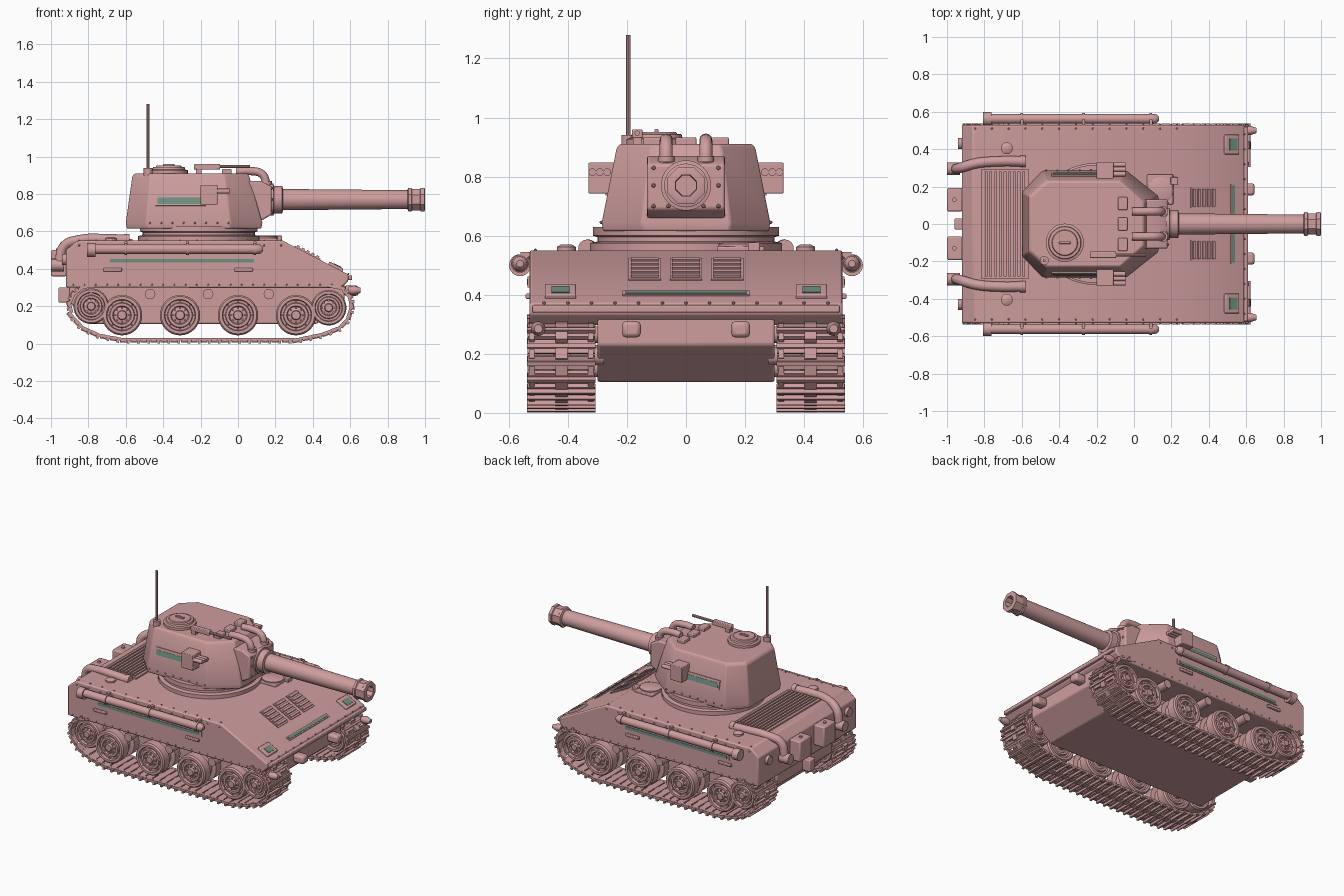
import bpy, bmesh
from math import pi, cos, sin, atan2
from mathutils import Matrix, Vector

cube = bpy.data.objects.get("Cube")
if cube:
    bpy.data.objects.remove(cube)


def material(name, rgb):
    m = bpy.data.materials.new(name)
    m.use_nodes = True
    m.diffuse_color = (*rgb, 1)
    m.node_tree.nodes["Principled BSDF"].inputs["Base Color"].default_value = (*rgb, 1)
    return m


PINK = material("dusty_pink", (0.62, 0.34, 0.34))
GREEN = material("grey_green", (0.16, 0.28, 0.22))
SIDES = (-1, 1)
AXIS = {"x": Matrix.Rotation(pi / 2, 4, "Y"), "y": Matrix.Rotation(-pi / 2, 4, "X"), "z": Matrix()}


def finish(name, bm, mat=PINK, bevel=0):
    bmesh.ops.recalc_face_normals(bm, faces=bm.faces)
    me = bpy.data.meshes.new(name)
    bm.to_mesh(me)
    bm.free()
    me.materials.append(mat)
    me.shade_smooth()
    me.set_sharp_from_angle(angle=0.6)
    ob = bpy.data.objects.new(name, me)
    bpy.context.collection.objects.link(ob)
    if bevel:
        mod = ob.modifiers.new("bevel", "BEVEL")
        mod.width, mod.segments, mod.limit_method = bevel, 2, "ANGLE"
    return ob


def add_box(bm, size, mat):
    bmesh.ops.create_cube(bm, size=1, matrix=mat @ Matrix.Diagonal((*size, 1)))


def box(name, loc, size, mat=PINK, bevel=0, rot=Matrix()):
    bm = bmesh.new()
    add_box(bm, size, Matrix.Translation(loc) @ rot)
    return finish(name, bm, mat, bevel)


def loft(name, rings, bevel=0, mat=PINK):
    """Skin a stack of equal-length point rings and cap both ends."""
    bm = bmesh.new()
    rows = [[bm.verts.new(p) for p in ring] for ring in rings]
    n = len(rows[0])
    for a, b in zip(rows, rows[1:]):
        for i in range(n):
            j = (i + 1) % n
            bm.faces.new((a[i], a[j], b[j], b[i]))
    bm.faces.new(rows[0])
    bm.faces.new(rows[-1])
    return finish(name, bm, mat, bevel)


def lathe(name, loc, profile, axis="z", n=32, phase=0):
    """Turn (radius, height) pairs about an axis."""
    m = Matrix.Translation(loc) @ AXIS[axis]
    return loft(name, [[m @ Vector((max(r, 0.001) * cos(2 * pi * (i + phase) / n),
                                    max(r, 0.001) * sin(2 * pi * (i + phase) / n), h))
                        for i in range(n)] for r, h in profile])


def cyl(name, loc, r, h, axis="z", n=24):
    return lathe(name, loc, [(r, -h / 2), (r, h / 2)], axis, n)


def prism(name, profile, half, bevel=0):
    return loft(name, [[(x, y, z) for x, z in profile] for y in (-half, half)], bevel)


def pipe(name, points, r):
    cu = bpy.data.curves.new(name, "CURVE")
    cu.dimensions, cu.bevel_depth, cu.bevel_resolution = "3D", r, 4
    cu.use_fill_caps = True
    cu.resolution_u = 6
    sp = cu.splines.new("BEZIER")
    sp.bezier_points.add(len(points) - 1)
    for bp, p in zip(sp.bezier_points, points):
        bp.co = p
        bp.handle_left_type = bp.handle_right_type = "AUTO"
    cu.materials.append(PINK)
    ob = bpy.data.objects.new(name, cu)
    bpy.context.collection.objects.link(ob)


def rivets(name, spots, r=0.006):
    bm = bmesh.new()
    for p in spots:
        bmesh.ops.create_icosphere(bm, subdivisions=1, radius=r, matrix=Matrix.Translation(p))
    finish(name, bm)


# Hull
prism("upper_hull", [(-0.92, 0.3), (-0.92, 0.5), (-0.86, 0.55), (0.24, 0.55), (0.59, 0.37),
                     (0.59, 0.335), (0.55, 0.297)], 0.53, 0.008)
prism("lower_hull", [(-0.9, 0.34), (-0.9, 0.22), (-0.78, 0.105), (0.42, 0.105), (0.57, 0.23),
                     (0.57, 0.34)], 0.3, 0.008)
box("front_lip", (0.595, 0, 0.352), (0.03, 1.04, 0.025), bevel=0.005)
rivets("hull_rivets", [(-0.85 + 0.09 * i, s * 0.51, 0.551) for i in range(13) for s in SIDES]
       + [(-0.85 + 0.09 * i, s * 0.531, 0.525) for i in range(13) for s in SIDES]
       + [(0.59, -0.48 + 0.08 * i, 0.372) for i in range(13)])
rivets("side_rivets", [(-0.88 + 0.06 * i, s * 0.531, 0.315) for i in range(24) for s in SIDES], 0.005)

# Sloped front plate: vents, vision slit and lamps
TILT = Matrix.Rotation(atan2(0.18, 0.35), 4, "Y")


def on_slope(x, y, lift=0):
    return Vector((x, y, 0.55 - (x - 0.24) * 0.514)) + TILT @ Vector((0, 0, lift))


for y in (-0.14, 0, 0.14):
    box("vent_frame", on_slope(0.37, y), (0.155, 0.11, 0.012), rot=TILT)
    for i in range(5):
        box("vent_slat", on_slope(0.318 + 0.026 * i, y, 0.009), (0.016, 0.094, 0.012), rot=TILT)
box("front_slit_frame", on_slope(0.528, 0), (0.03, 0.43, 0.012), rot=TILT)
box("front_slit_glass", on_slope(0.528, 0, 0.005), (0.016, 0.41, 0.008), GREEN, rot=TILT)
for s in SIDES:
    box("lamp_frame", on_slope(0.52, s * 0.425), (0.085, 0.105, 0.03), rot=TILT, bevel=0.005)
    box("lamp_glass", on_slope(0.525, s * 0.425, 0.014), (0.045, 0.062, 0.008), GREEN, rot=TILT)
    box("tow_hook", (0.605, s * 0.185, 0.283), (0.08, 0.064, 0.055), bevel=0.014)
    lathe("front_bolt", (0.62, s * 0.5, 0.285), [(0.02, -0.03), (0.025, 0), (0.014, 0.035)], "x", 12)

# Hull sides: stowed tubes, glass strips, steps
for s in SIDES:
    pipe("side_tube", [(-0.79, s * 0.562, 0.505), (-0.3, s * 0.562, 0.505), (0.1, s * 0.562, 0.505)], 0.026)
    lathe("tube_nose", (0.1, s * 0.562, 0.505), [(0.027, 0), (0.024, 0.02), (0.012, 0.033)], "x", 16)
    cyl("tube_end_cap", (-0.785, s * 0.562, 0.5), 0.037, 0.045, "x")
    for x in (-0.6, -0.27, 0.09):
        cyl("tube_clamp", (x, s * 0.562, 0.505), 0.031, 0.014, "x")
        box("clamp_bracket", (x, s * 0.54, 0.535), (0.016, 0.04, 0.02))
    box("side_slit_frame", (-0.3, s * 0.53, 0.443), (0.8, 0.012, 0.036))
    box("side_slit_glass", (-0.3, s * 0.535, 0.443), (0.77, 0.008, 0.02), GREEN)
    for x in (-0.67, 0.03):
        box("side_step", (x, s * 0.533, 0.395), (0.1, 0.02, 0.018), bevel=0.004)
    for x in (-0.47, -0.16, 0.165):
        cyl("return_roller", (x, s * 0.41, 0.265), 0.028, 0.22, "y", 16)

# Engine deck
box("engine_grille", (-0.69, 0, 0.55), (0.25, 0.59, 0.02))
for i in range(9):
    box("grille_rib", (-0.79 + 0.025 * i, 0, 0.562), (0.014, 0.56, 0.014))
for s in SIDES:
    lathe("filler_cap", (-0.68, s * 0.405, 0.55), [(0.032, 0), (0.032, 0.012), (0.018, 0.02)], n=16)
    pipe("exhaust_pipe", [(-0.6, s * 0.335, 0.555), (-0.72, s * 0.335, 0.56), (-0.84, s * 0.325, 0.555),
                          (-0.93, s * 0.3, 0.52), (-0.955, s * 0.295, 0.43)], 0.027)
    cyl("exhaust_joint", (-0.595, s * 0.335, 0.557), 0.03, 0.03, "x", 16)
    cyl("exhaust_tip", (-0.965, s * 0.295, 0.42), 0.034, 0.07, "x", 16)
    box("rear_box", (-0.958, s * 0.13, 0.43), (0.084, 0.125, 0.14), bevel=0.008)
    cyl("rear_box_knob", (-0.96, s * 0.13, 0.503), 0.012, 0.012, n=12)
    cyl("rear_lamp", (-0.925, s * 0.43, 0.45), 0.03, 0.03, "x", 16)
box("tow_block", (-0.93, 0, 0.26), (0.06, 0.06, 0.08), bevel=0.006)

# Driver hatch
box("driver_hatch_plate", (0.14, 0.185, 0.555), (0.14, 0.16, 0.018), bevel=0.005)
lathe("driver_hatch", (0.14, 0.18, 0.56), [(0.07, 0), (0.07, 0.012), (0.055, 0.018)])
box("driver_periscope", (0.215, 0.23, 0.562), (0.04, 0.04, 0.03), bevel=0.004)


# Running gear
def wheel(name, x, z, s, r):
    half = [(0.0, 0.1), (0.022, 0.1), (0.026, 0.085), (0.045, 0.08), (0.05, 0.09), (0.064, 0.09),
            (0.068, 0.078), (0.08, 0.078), (0.084, 0.095), (0.1, 0.095), (0.108, 0.085),
            (0.108, 0.03), (0.08, 0.025)]
    half = [(a * r / 0.108, h) for a, h in half]
    lathe(name, (x, s * 0.42, z), half + [(a, -h) for a, h in reversed(half)], "y")
    bm = bmesh.new()
    for i in range(8):
        a = 2 * pi * i / 8
        for rad, y in ((0.037, 0.084), (0.074, 0.08)):
            spot = (x + rad * cos(a), s * (0.42 + y), z + rad * sin(a))
            bmesh.ops.create_cone(bm, cap_ends=True, segments=6, radius1=0.006, radius2=0.006,
                                  depth=0.016, matrix=Matrix.Translation(spot) @ AXIS["y"])
    finish(name + "_bolts", bm)
    cyl(name + "_axle", (x, s * 0.34, z), 0.03, 0.12, "y", 16)


TRACK = [Vector((x, 0, z)) for x, z in (
    (0.48, 0.31), (0.55, 0.295), (0.595, 0.25), (0.605, 0.2), (0.585, 0.13), (0.54, 0.085), (0.45, 0.05),
    (0.32, 0.023), (-0.62, 0.023), (-0.74, 0.045), (-0.83, 0.085), (-0.88, 0.14), (-0.9, 0.21),
    (-0.88, 0.26), (-0.83, 0.3), (-0.76, 0.31))]


def track(s, pitch=0.054):
    bm = bmesh.new()
    carry = 0
    for a, b in zip(TRACK, TRACK[1:]):
        d = b - a
        t = carry
        while t < d.length:
            m = (Matrix.Translation(a + d.normalized() * t + Vector((0, s * 0.422, 0)))
                 @ Matrix.Rotation(atan2(-d.z, d.x), 4, "Y"))
            # the local -z side faces the wheels, +z faces the ground
            add_box(bm, (0.046, 0.228, 0.014), m)
            add_box(bm, (0.014, 0.232, 0.016), m @ Matrix.Translation((0, 0, 0.014)))
            add_box(bm, (0.036, 0.04, 0.02), m @ Matrix.Translation((0.026, 0, 0.006)))
            for e in SIDES:
                add_box(bm, (0.03, 0.018, 0.02), m @ Matrix.Translation((0.026, e * 0.1, 0.002)))
            t += pitch
        carry = t - d.length
    finish("track", bm)


for s in SIDES:
    for x in (-0.62, -0.31, 0, 0.31):
        wheel("road_wheel", x, 0.152, s, 0.108)
    wheel("rear_idler", -0.785, 0.2, s, 0.095)
    wheel("front_sprocket", 0.485, 0.192, s, 0.095)
    track(s)

# Turret
lathe("turret_ring", (-0.21, 0, 0.55), [(0.325, 0), (0.325, 0.025), (0.3, 0.03), (0.3, 0.045),
                                        (0.315, 0.05), (0.315, 0.08)], n=48)


def outline(points, z, k=1.0):
    pts = points + [(x, -y) for x, y in reversed(points)]
    return [((x + 0.22) * k - 0.22, y * k, z) for x, y in pts]


BASE = [(-0.6, 0.17), (-0.49, 0.285), (-0.04, 0.285), (0.13, 0.15)]
ROOF = [(-0.565, 0.15), (-0.47, 0.235), (-0.07, 0.235), (0.06, 0.12)]
loft("turret", [outline(BASE, 0.615, 0.985), outline(BASE, 0.645), outline(ROOF, 0.895),
                outline(ROOF, 0.91, 0.96)], 0.006)
rivets("turret_rivets", [(-0.47 + 0.06 * i, s * 0.287, 0.645) for i in range(8) for s in SIDES])
for s in SIDES:
    lean = Matrix.Rotation(s * 0.2, 4, "X")
    box("turret_slit_frame", (-0.305, s * 0.26, 0.765), (0.27, 0.016, 0.06), rot=lean)
    box("turret_slit_glass", (-0.305, s * 0.267, 0.763), (0.25, 0.008, 0.034), GREEN, rot=lean)
    box("launcher_box", (-0.155, s * 0.285, 0.795), (0.09, 0.09, 0.105), bevel=0.004)
    for i in range(3):
        cyl("launcher_tube", (-0.085, s * (0.267 + 0.025 * i), 0.815), 0.013, 0.08, "x", 12)

# Mantlet, gun and hoses
prism("mantlet", [(0, 0.87), (0.12, 0.87), (0.18, 0.84), (0.18, 0.69), (0.13, 0.66), (0, 0.66)], 0.132, 0.008)
rivets("mantlet_rivets", [(0.181, s * y, z) for s in SIDES for y, z in
                          ((0.11, 0.83), (0.11, 0.77), (0.11, 0.7), (0.06, 0.7))], 0.008)
lathe("gun_collar", (0.17, 0, 0.77), [(0.085, 0), (0.085, 0.02), (0.074, 0.022), (0.074, 0.066), (0.06, 0.07)], "x")
lathe("gun_barrel", (0.2, 0, 0.77), [(0.057, 0), (0.05, 0.74)], "x")
lathe("muzzle_brake", (0.905, 0, 0.77), [(0.056, 0), (0.068, 0.006), (0.068, 0.022), (0.062, 0.026),
                                         (0.062, 0.068), (0.068, 0.072), (0.068, 0.092), (0.058, 0.095),
                                         (0.038, 0.095), (0.036, 0.05)], "x", 8, 0.5)
for s in SIDES:
    pipe("mantlet_hose", [(-0.01, s * 0.067, 0.92), (0.06, s * 0.067, 0.923), (0.13, s * 0.067, 0.905),
                          (0.155, s * 0.067, 0.84)], 0.022)
    cyl("hose_foot", (0.153, s * 0.067, 0.86), 0.028, 0.02, n=16)

# Roof fittings
lathe("commander_hatch", (-0.37, -0.1, 0.905), [(0.102, 0), (0.102, 0.022), (0.088, 0.026), (0.085, 0.038),
                                                (0.07, 0.04), (0.066, 0.046)])
box("hatch_handle", (-0.37, -0.1, 0.955), (0.06, 0.014, 0.012), bevel=0.003)
for y in (-0.11, 0, 0.11):
    box("roof_periscope", (-0.06, y, 0.918), (0.05, 0.07, 0.03), bevel=0.005)
cyl("antenna_base", (-0.48, -0.195, 0.915), 0.024, 0.05, n=16)
cyl("antenna", (-0.48, -0.195, 1.1), 0.008, 0.36, n=10)
box("machine_gun_mount", (-0.21, -0.165, 0.92), (0.03, 0.03, 0.05))
box("machine_gun_body", (-0.165, -0.165, 0.945), (0.14, 0.035, 0.03), bevel=0.004)
cyl("machine_gun_barrel", (-0.02, -0.165, 0.947), 0.009, 0.17, "x", 10)
